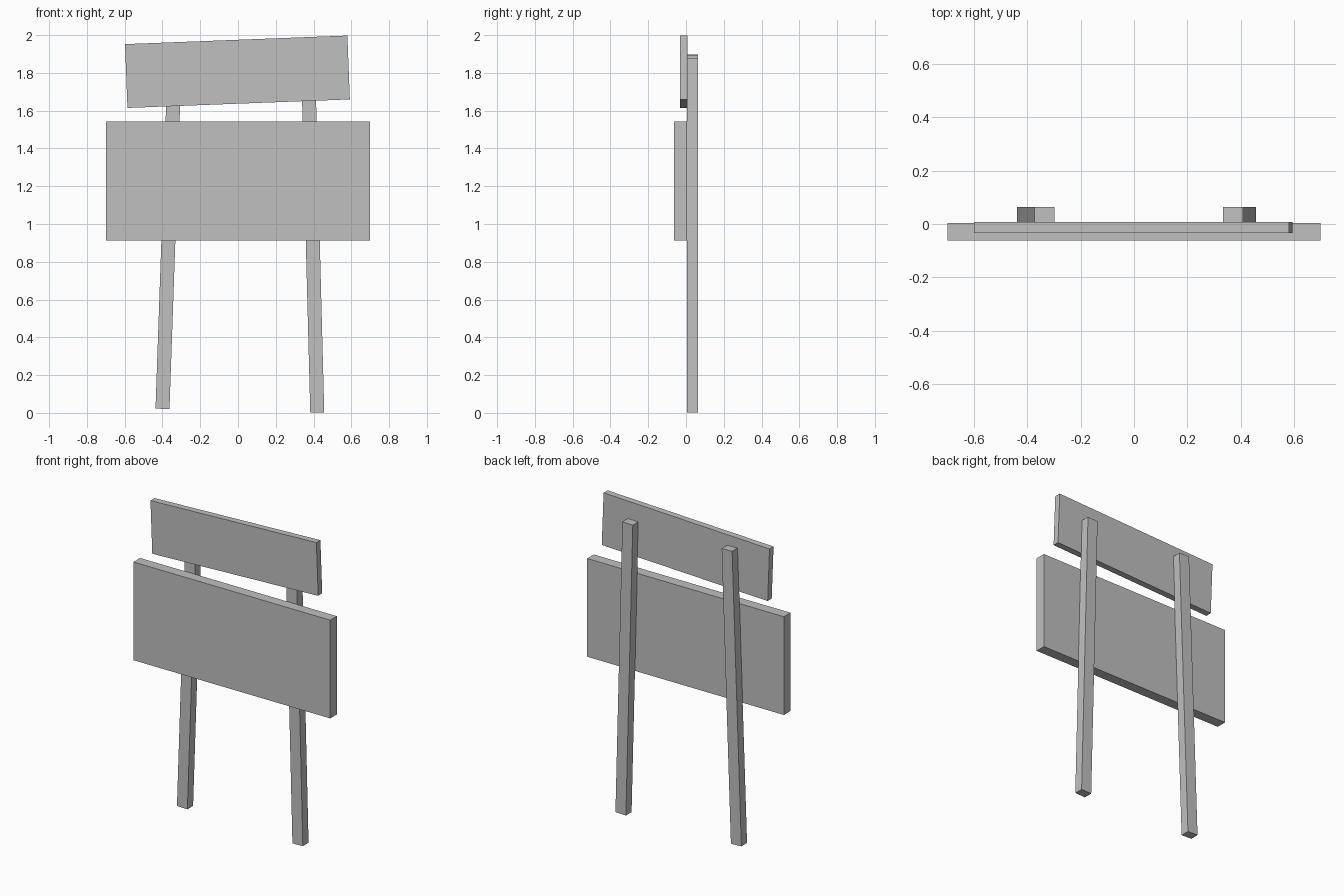
import bpy
from math import radians

cube = bpy.data.objects.get("Cube")
if cube:
    bpy.data.objects.remove(cube, do_unlink=True)

grey = bpy.data.materials.new("plain_grey")
grey.use_nodes = True
colour = (0.53, 0.53, 0.53, 1)
grey.diffuse_color = colour
grey.node_tree.nodes["Principled BSDF"].inputs["Base Color"].default_value = colour


def plank(name, centre, size, tilt=0):
    """Box tilted in the plane of the sign (positive raises its +x end)."""
    bpy.ops.mesh.primitive_cube_add(size=1, location=centre,
                                    rotation=(0, -radians(tilt), 0))
    obj = bpy.context.object
    obj.name = name
    obj.scale = size
    bpy.ops.object.transform_apply(location=False, rotation=True, scale=True)
    obj.data.materials.append(grey)
    return obj


# Boards on the front
plank("main_board", (0, -0.029, 1.228), (1.396, 0.067, 0.63))
plank("upper_board", (-0.003, -0.0125, 1.806), (1.178, 0.041, 0.338), 2.2)

# Posts behind the boards, leaning towards each other
post_size = (0.074, 0.058, 1.876)
plank("right_post", (-0.367, 0.034, 0.959), post_size, -2.0)
plank("left_post", (0.395, 0.034, 0.940), post_size, 1.5)
